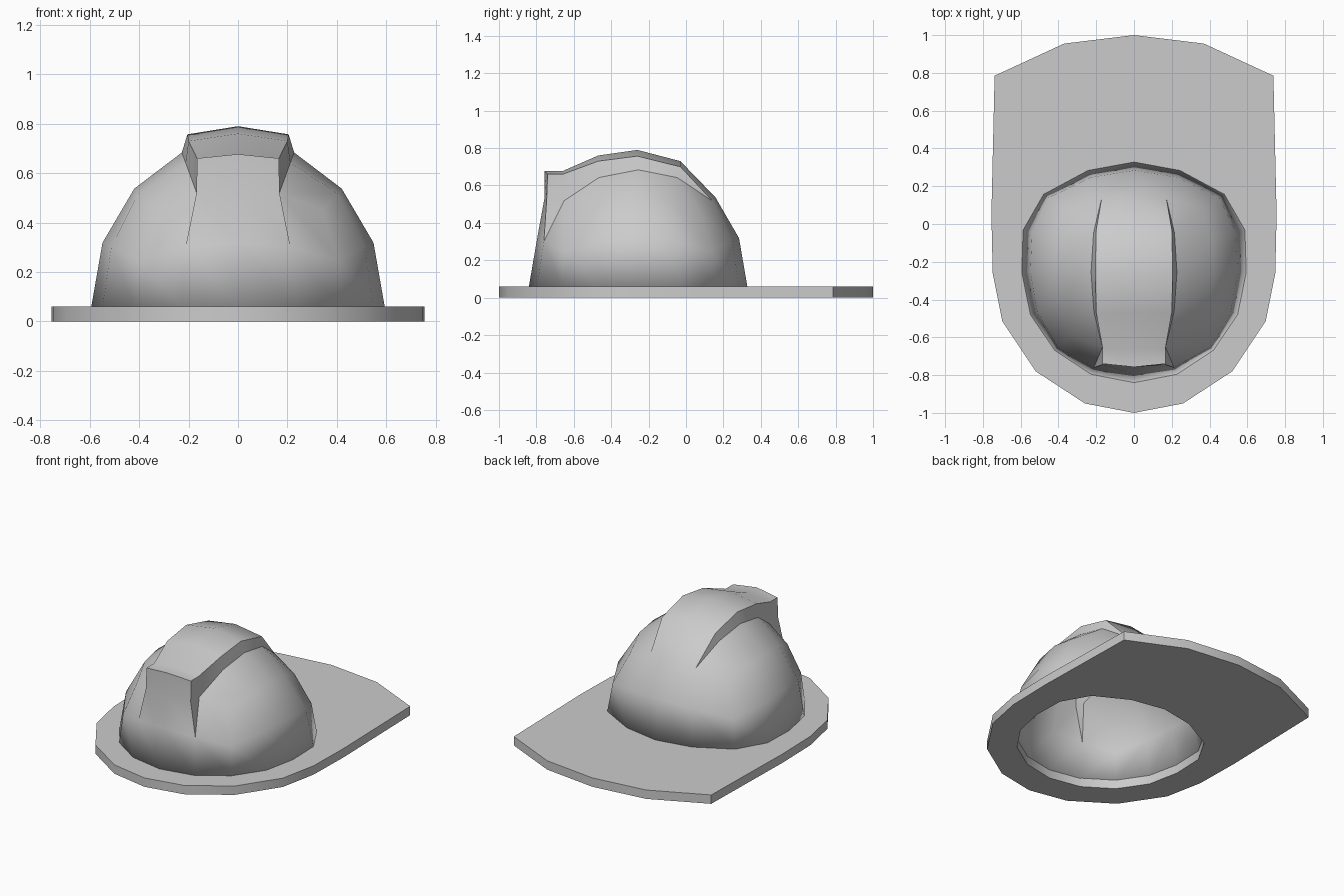
import bpy, bmesh, math
from mathutils import Vector

if "Cube" in bpy.data.objects:
    bpy.data.objects.remove(bpy.data.objects["Cube"])

BRIM = 0.06     # brim thickness
CY = -0.256     # dome centre in y


def shape(u, s=1.0):
    """Unit direction -> helmet dome, a little fuller at the back corners."""
    w = 1 + (0.14 * (2 * u.x * u.y) ** 2 if u.y > 0 else 0)
    return Vector((u.x * 0.594 * w * s, CY + u.y * 0.584 * s, BRIM + u.z * 0.675))


def finish(bm, name):
    bmesh.ops.recalc_face_normals(bm, faces=bm.faces)
    mesh = bpy.data.meshes.new(name)
    bm.to_mesh(mesh)
    bm.free()
    ob = bpy.data.objects.new(name, mesh)
    bpy.context.collection.objects.link(ob)
    bpy.ops.object.select_all(action='DESELECT')
    ob.select_set(True)
    bpy.context.view_layer.objects.active = ob
    bpy.ops.object.shade_smooth_by_angle(angle=math.radians(35))
    return ob


# Brim: ring of 16 quads between outline and head opening
half = [(0, 1), (.37, .955), (.738, .785), (.755, .05), (.748, -.26),
        (.697, -.515), (.52, -.78), (.26, -.95), (0, -1)]
outline = half + [(-x, y) for x, y in half[-2:0:-1]]
bm = bmesh.new()
outer = [bm.verts.new((x, y, BRIM)) for x, y in outline]
inner = []
for k in range(16):
    a = k * math.pi / 8
    inner.append(bm.verts.new(shape(Vector((math.sin(a), math.cos(a), 0)), 0.94)))
for k in range(16):
    j = (k + 1) % 16
    bm.faces.new((outer[k], outer[j], inner[j], inner[k]))
ext = bmesh.ops.extrude_face_region(bm, geom=bm.faces[:], use_keep_orig=True)
bmesh.ops.translate(bm, vec=(0, 0, -BRIM),
                    verts=[g for g in ext['geom'] if isinstance(g, bmesh.types.BMVert)])
finish(bm, "brim")

# Dome: upper half of a gridded cube pushed out to a sphere
bm = bmesh.new()
bmesh.ops.create_cube(bm, size=2)
bmesh.ops.subdivide_edges(bm, edges=bm.edges[:], cuts=3, use_grid_fill=True)
bmesh.ops.delete(bm, geom=[v for v in bm.verts if v.co.z < -0.1], context='VERTS')

# Open the strip that the crest replaces
strip = []
for f in bm.faces:
    c = f.calc_center_median()
    if abs(c.x) < 0.5 and (c.z > 0.99 or (c.y < -0.99 and c.z > 0.5)):
        strip.append(f)
bmesh.ops.delete(bm, geom=strip, context='FACES')
grid = {tuple(round(c * 2) for c in v.co): v for v in bm.verts}
for v in bm.verts:
    u = Vector([math.tan(c * math.pi / 4) for c in v.co]).normalized()
    v.co = shape(u)

# Raised crest: half width, edge y, edge z, centre y, centre z
stations = [(.20, -.03, .70, -.03, .73), (.205, -.26, .757, -.26, .79),
            (.20, -.47, .73, -.47, .76), (.166, -.66, .66, -.66, .677),
            (.166, -.74, .66, -.757, .677), (.168, -.745, .52, -.757, .53)]
rows = [[grid[(i, 2, 2)] for i in (-1, 0, 1)]]
for w, ye, ze, yc, zc in stations:
    rows.append([bm.verts.new(p) for p in ((-w, ye, ze), (0, yc, zc), (w, ye, ze))])
rows.append([grid[(i, -2, 1)] for i in (-1, 0, 1)])
for a, b in zip(rows, rows[1:]):
    for i in (0, 1):
        bm.faces.new((a[i], a[i + 1], b[i + 1], b[i]))

# Crest side walls down to the dome
for i, side in ((0, -1), (2, 1)):
    s = [r[i] for r in rows]
    d1, d2, d3, d4 = [grid[(side, y, 2)] for y in (1, 0, -1, -2)]
    for f in ((s[0], s[1], d1), (s[1], s[2], d2, d1), (s[2], s[3], d3, d2),
              (s[3], s[4], d4, d3), (s[4], s[5], s[6], d4), (s[6], s[7], d4)):
        bm.faces.new(f)
bmesh.ops.delete(bm, geom=[v for v in bm.verts if not v.link_faces], context='VERTS')
dome = finish(bm, "dome_with_crest")

# Shell thickness, inward
solid = dome.modifiers.new("thickness", 'SOLIDIFY')
solid.thickness = 0.035
solid.offset = -1
